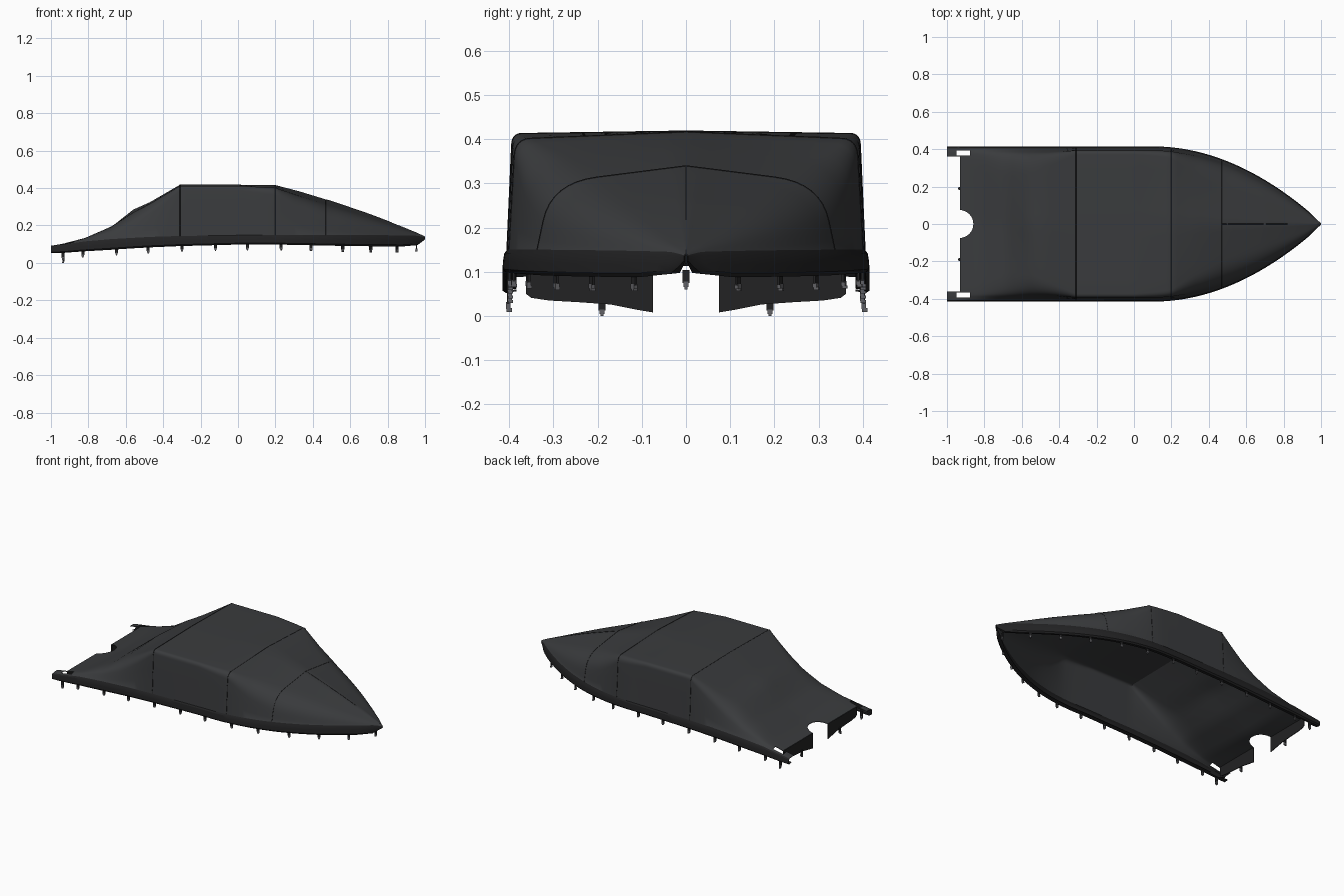
import bpy, bmesh, math
from mathutils import Vector

if "Cube" in bpy.data.objects:
    bpy.data.objects.remove(bpy.data.objects["Cube"])


def material(name, c):
    m = bpy.data.materials.new(name)
    m.diffuse_color = (*c, 1)
    m.use_nodes = True
    m.node_tree.nodes["Principled BSDF"].inputs["Base Color"].default_value = m.diffuse_color
    return m


FABRIC = material("fabric", (0.042, 0.044, 0.047))
HEM = material("hem", (0.016, 0.016, 0.017))
METAL = material("metal", (0.12, 0.12, 0.13))

# x, hem bottom, hem top, shoulder fraction, shoulder z, centre z, corner softness
STATIONS = [
    (-1.00, .052, .088, .94, .092, .092, .3),
    (-0.93, .054, .098, .93, .104, .104, .3),
    (-0.82, .062, .115, .92, .135, .122, .4),
    (-0.68, .070, .127, .90, .195, .190, .5),
    (-0.56, .078, .134, .90, .265, .285, .45),
    (-0.47, .083, .139, .92, .315, .325, .3),
    (-0.31, .090, .144, .97, .412, .418, .09),
    (0.00, .098, .148, .97, .412, .418, .09),
    (0.20, .098, .150, .965, .400, .416, .15),
    (0.33, .096, .150, .93, .350, .382, .4),
    (0.50, .092, .150, .90, .290, .330, .6),
    (0.70, .089, .149, .86, .230, .262, .65),
    (0.88, .088, .147, .80, .175, .193, .6),
    (0.96, .095, .145, .75, .153, .160, .5),
    (1.00, .125, .137, .70, .139, .141, .5),
]


def params(x):
    for a, b in zip(STATIONS, STATIONS[1:]):
        if x <= b[0] + 1e-6:
            t = (x - a[0]) / (b[0] - a[0])
            return [p + (q - p) * t for p, q in zip(a, b)][1:]
    return STATIONS[-1][1:]


def half_width(x):
    u = max(0, (x - 0.1) / 0.9)
    return max(0.004, 0.405 * (1 - u * u))


def hem_profile(x):
    zb, zr = params(x)[:2]
    w = half_width(x)
    k = min(1, w / 0.06)
    h = zr - zb
    return [(max(w * .4, w - .022), zb + .004 * k), (w + .002 * k, zb), (w + .010 * k, zb + .15 * h),
            (w + .009 * k, zb + .5 * h), (w + .006 * k, zb + .85 * h)]


def upper_profile(x):
    # side wall, rounded shoulder, crown
    zb, zr, fs, zs, zc, r = params(x)
    w = half_width(x)
    A, S, C = Vector((w, zr)), Vector((w * fs, zs)), Vector((0, zc))
    P, Q = S.lerp(A, r), S.lerp(C, r * .6)
    pts = [A.lerp(P, i / 3) for i in range(3)]
    for i in range(9):
        t = i / 8
        pts.append(P.lerp(S, t).lerp(S.lerp(Q, t), t))
    pts += [Q.lerp(C, i / 5) for i in range(1, 6)]
    return [tuple(p) for p in pts]


def finish(name, me, mats, angle=None):
    ob = bpy.data.objects.new(name, me)
    bpy.context.collection.objects.link(ob)
    for m in mats:
        me.materials.append(m)
    if angle:
        bpy.ops.object.select_all(action='DESELECT')
        ob.select_set(True)
        bpy.context.view_layer.objects.active = ob
        bpy.ops.object.shade_smooth_by_angle(angle=math.radians(angle))
    return ob


def box(bm, lo, hi):
    vs = bmesh.ops.create_cube(bm, size=1)['verts']
    for v in vs:
        v.co = [l + (c + .5) * (h - l) for l, h, c in zip(lo, hi, v.co)]


# Cover shell: lofted cross-sections
xs = []
for a, b in zip(STATIONS, STATIONS[1:]):
    n = max(2, round((b[0] - a[0]) / 0.03))
    xs += [a[0] + (b[0] - a[0]) * i / n for i in range(n)]
xs.append(1.0)
bm = bmesh.new()
rows = []
for x in xs:
    half = hem_profile(x) + upper_profile(x)
    full = half + [(-y, z) for y, z in half[-2::-1]]
    rows.append([bm.verts.new((x, y, z)) for y, z in full])
for r0, r1 in zip(rows, rows[1:]):
    n = len(r0) - 1
    for j in range(n):
        f = bm.faces.new((r0[j], r0[j + 1], r1[j + 1], r1[j]))
        f.material_index = 1 if min(j, n - 1 - j) < 5 else 0
me = bpy.data.meshes.new("boat_cover")
bm.to_mesh(me)
bm.free()
cover = finish("boat_cover", me, [FABRIC, HEM])
sol = cover.modifiers.new("thickness", 'SOLIDIFY')
sol.thickness = 0.003

# Stern cuts: transom gap, engine notch, strap slots
cutters = []


def cutter(bm):
    m = bpy.data.meshes.new("stern_cutter")
    bm.to_mesh(m)
    bm.free()
    ob = finish("stern_cutter", m, [])
    ob.hide_render = True
    mod = cover.modifiers.new("cut", 'BOOLEAN')
    mod.operation, mod.object, mod.solver, mod.use_self = 'DIFFERENCE', ob, 'EXACT', True
    cutters.append(ob)


bm = bmesh.new()
box(bm, (-1.2, -.36, -.5), (-.93, .36, .8))
cutter(bm)
bm = bmesh.new()
bmesh.ops.create_cone(bm, cap_ends=True, segments=32, radius1=.075, radius2=.075, depth=2)
bmesh.ops.translate(bm, verts=bm.verts, vec=(-.934, 0, 0))
cutter(bm)
for s in (-1, 1):
    bm = bmesh.new()
    box(bm, (-.95, s * .38 - .013, -.5), (-.878, s * .38 + .013, .8))
    cutter(bm)
dg = bpy.context.evaluated_depsgraph_get()
baked = bpy.data.meshes.new_from_object(cover.evaluated_get(dg))
cover.modifiers.clear()
cover.data = baked
for c in cutters:
    bpy.data.objects.remove(c)
bpy.ops.object.select_all(action='DESELECT')
cover.select_set(True)
bpy.context.view_layer.objects.active = cover
bpy.ops.object.shade_smooth_by_angle(angle=math.radians(28))

# Transom flaps hanging at the stern
for s, side in ((1, "left"), (-1, "right")):
    bm = bmesh.new()
    low = [(.075, .008), (.11, .014), (.17, .026), (.24, .031), (.31, .035), (.35, .041), (.362, .05)]
    prof = [(.362, .102), (.075, .102)] + low
    f = bm.faces.new([bm.verts.new((-.931, s * y, z)) for y, z in prof])
    ext = bmesh.ops.extrude_face_region(bm, geom=[f])
    for v in ext['geom']:
        if isinstance(v, bmesh.types.BMVert):
            v.co.x += .004
    bmesh.ops.recalc_face_normals(bm, faces=bm.faces)
    me = bpy.data.meshes.new("transom_flap")
    bm.to_mesh(me)
    bm.free()
    finish("transom_flap_" + side, me, [HEM])


# Seams stitched across the cover
def seam(name, pts):
    cu = bpy.data.curves.new(name, 'CURVE')
    cu.dimensions = '3D'
    cu.bevel_depth, cu.bevel_resolution = .0015, 0
    sp = cu.splines.new('POLY')
    sp.points.add(len(pts) - 1)
    for p, q in zip(sp.points, pts):
        p.co = (*q, 1)
    cu.materials.append(HEM)
    bpy.context.collection.objects.link(bpy.data.objects.new(name, cu))


for name, x in (("rear_seam", -.31), ("front_seam", .2), ("bow_seam", .47)):
    h = upper_profile(x)
    seam(name, [(x, y, z) for y, z in h] + [(x, -y, z) for y, z in h[-2::-1]])
seam("centre_seam", [(.47 + i * .05, 0, params(.47 + i * .05)[4]) for i in range(8)])


# Strap with a small hook, hung from point (x, y, z)
def strap(name, x, y, z, drop, ang=0):
    bm = bmesh.new()
    box(bm, (-.008, -.003, -drop * .6), (.008, .003, .008))
    box(bm, (-.006, -.005, -drop * .85), (.006, .005, -drop * .5))
    box(bm, (-.003, -.004, -drop), (.003, .008, -drop * .8))
    for i, f in enumerate(bm.faces):
        f.material_index = 1 if i >= 6 else 0
    me = bpy.data.meshes.new(name)
    bm.to_mesh(me)
    bm.free()
    ob = finish(name, me, [HEM, METAL])
    ob.location, ob.rotation_euler.z = (x, y, z), ang


for i, x in enumerate((-.83, -.65, -.48, -.3, -.12, .05, .23, .39, .56, .71, .85)):
    slope = math.atan2(half_width(x + .02) - half_width(x - .02), .04)
    for s in (-1, 1):
        strap("hem_strap", x, s * (half_width(x) - .006), params(x)[0], .032, s * slope)
strap("bow_strap", .955, 0, .096, .036, math.pi / 2)
for s in (-1, 1):
    strap("corner_strap", -.935, s * .402, .054, .045)
    strap("transom_strap", -.934, s * .19, .03, .03, math.pi / 2)
